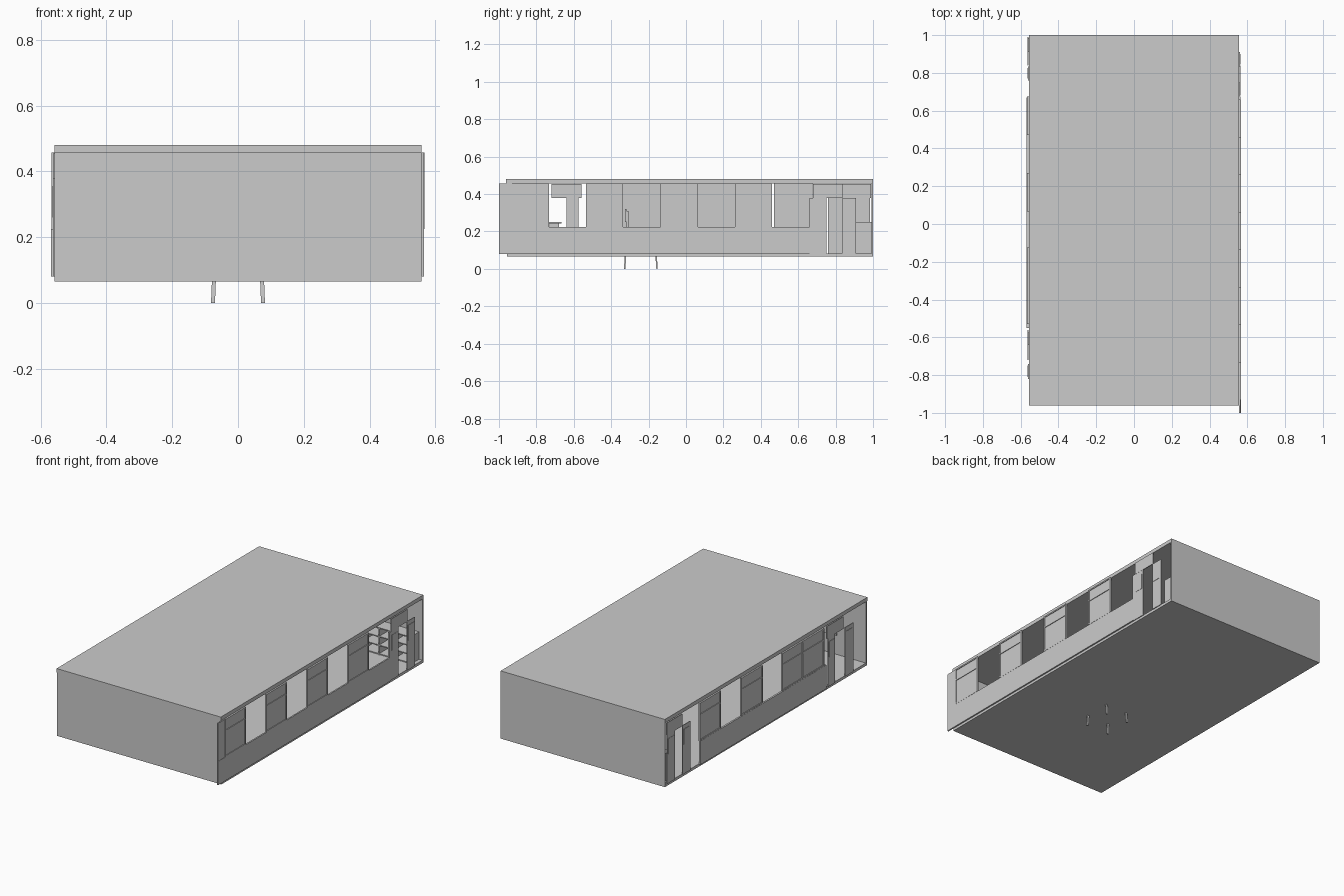
import bpy, bmesh
from mathutils import Vector

if "Cube" in bpy.data.objects:
    bpy.data.objects.remove(bpy.data.objects["Cube"])


def boxes(name, parts):
    """One object from axis-aligned boxes (x0, x1, y0, y1, z0, z1)."""
    bm = bmesh.new()
    for x0, x1, y0, y1, z0, z1 in parts:
        vs = bmesh.ops.create_cube(bm, size=1)["verts"]
        for v in vs:
            v.co = Vector(((x0 + x1) / 2 + v.co.x * (x1 - x0),
                           (y0 + y1) / 2 + v.co.y * (y1 - y0),
                           (z0 + z1) / 2 + v.co.z * (z1 - z0)))
    me = bpy.data.meshes.new(name)
    bm.to_mesh(me)
    bm.free()
    ob = bpy.data.objects.new(name, me)
    bpy.context.collection.objects.link(ob)
    return ob


def side(s, a, b):
    """x range between distances a and b from the middle, on side s."""
    return (min(s * a, s * b), max(s * a, s * b))


def window(name, s, y0, y1):
    # Framed sash with a low transom pane above the main pane
    f = 0.008
    fx = side(s, 0.557, 0.567)
    z0, zm, z1 = 0.225, 0.385, 0.457
    boxes(name + "_frame", [
        (*fx, y0, y0 + f, z0, z1), (*fx, y1 - f, y1, z0, z1),
        (*fx, y0 + f, y1 - f, z0, z0 + f), (*fx, y0 + f, y1 - f, z1 - f, z1),
        (*fx, y0 + f, y1 - f, zm - f / 2, zm + f / 2)])
    px = side(s, 0.560, 0.563)
    boxes(name + "_panes", [(*px, y0 + f, y1 - f, z0 + f, zm - f / 2),
                            (*px, y0 + f, y1 - f, zm + f / 2, z1 - f)])


def door_leaf(name, s, y0, y1):
    # Narrow sliding leaf with a raised panel and a handle
    boxes(name, [(*side(s, 0.557, 0.562), y0, y1, 0.08, 0.38),
                 (*side(s, 0.553, 0.564), y0 + 0.01, y1 - 0.01, 0.26, 0.355)])


# Room shell
boxes("floor", [(-0.557, 0.557, -0.957, 1, 0.065, 0.082)])
boxes("ceiling", [(-0.557, 0.557, -0.962, 1, 0.457, 0.48)])
boxes("back_wall", [(-0.557, 0.557, 0.992, 1, 0.082, 0.457)])
boxes("front_wall", [(-0.557, 0.557, -0.957, -0.947, 0.082, 0.457)])
boxes("right_low_wall", [(0.557, 0.566, -1, 0.66, 0.08, 0.225)])
boxes("right_corner_post", [(0.557, 0.564, -1, -0.93, 0.225, 0.457)])
boxes("right_door_post", [(0.555, 0.564, 0.66, 0.675, 0.08, 0.38)])
boxes("left_low_wall", [(-0.568, -0.557, -0.55, 0.67, 0.08, 0.225)])

# Windows on both long sides
for i, y in enumerate((-0.93, -0.535, -0.135, 0.262)):
    window(f"right_window_{i}", 1, y, y + 0.198)
for i, y in enumerate((-0.53, -0.33, 0.065, 0.47)):
    window(f"left_window_{i}", -1, y, y + 0.205)

# Doorways: leaves and the panels above them
for name, s, leaves, trans in (
        ("right_back_door", 1, ((0.675, 0.75), (0.835, 0.91)), (0.68, 0.84)),
        ("left_back_door", -1, ((0.76, 0.835), (0.91, 0.985)), (0.84, 0.99)),
        ("left_front_door", -1, ((-0.64, -0.575), (-0.82, -0.74)), (-0.72, -0.56))):
    for i, (a, b) in enumerate(leaves):
        door_leaf(f"{name}_leaf_{i}", s, a, b)
    boxes(name + "_transom", [(*side(s, 0.558, 0.563), *trans, 0.38, 0.455)])

# Cubby shelves along the back wall
cols, rows = 10, 3
x0, w, h = -0.53, 0.106, 0.053
shelf = [(x0 + i * w - 0.003, x0 + i * w + 0.003, 0.91, 0.992, 0.082, 0.25)
         for i in range(cols + 1)]
shelf += [(x0, -x0, 0.91, 0.992, 0.085 + j * h, 0.091 + j * h) for j in range(rows + 1)]
boxes("cubby_shelves", shelf)

# Board and teacher's desk at the front
boxes("board", [(-0.36, 0.36, -0.947, -0.94, 0.2, 0.37)])
boxes("teacher_desk", [(-0.09, 0.09, -0.735, -0.665, 0.243, 0.252),
                       (-0.08, 0.08, -0.73, -0.68, 0.082, 0.243)])

# Chair whose legs reach down through the floor
boxes("chair_seat", [(-0.075, 0.075, -0.315, -0.16, 0.15, 0.16)])
boxes("chair_back", [(-0.07, 0.07, -0.326, -0.318, 0.25, 0.32)])
boxes("chair_back_posts", [(s * 0.06 - 0.005, s * 0.06 + 0.005, -0.318, -0.308, 0.15, 0.31)
                           for s in (-1, 1)])
for s, sn in ((-1, "left"), (1, "right")):
    for y, dy, yn in ((-0.318, -0.01, "back"), (-0.165, 0.01, "front")):
        leg = boxes(f"chair_leg_{yn}_{sn}",
                    [(s * 0.07 - 0.006, s * 0.07 + 0.006, y - 0.004, y + 0.004, 0, 0.15)])
        for v in leg.data.vertices:      # splay the feet
            if v.co.z < 0.01:
                v.co.y += dy
                v.co.x += s * 0.006
